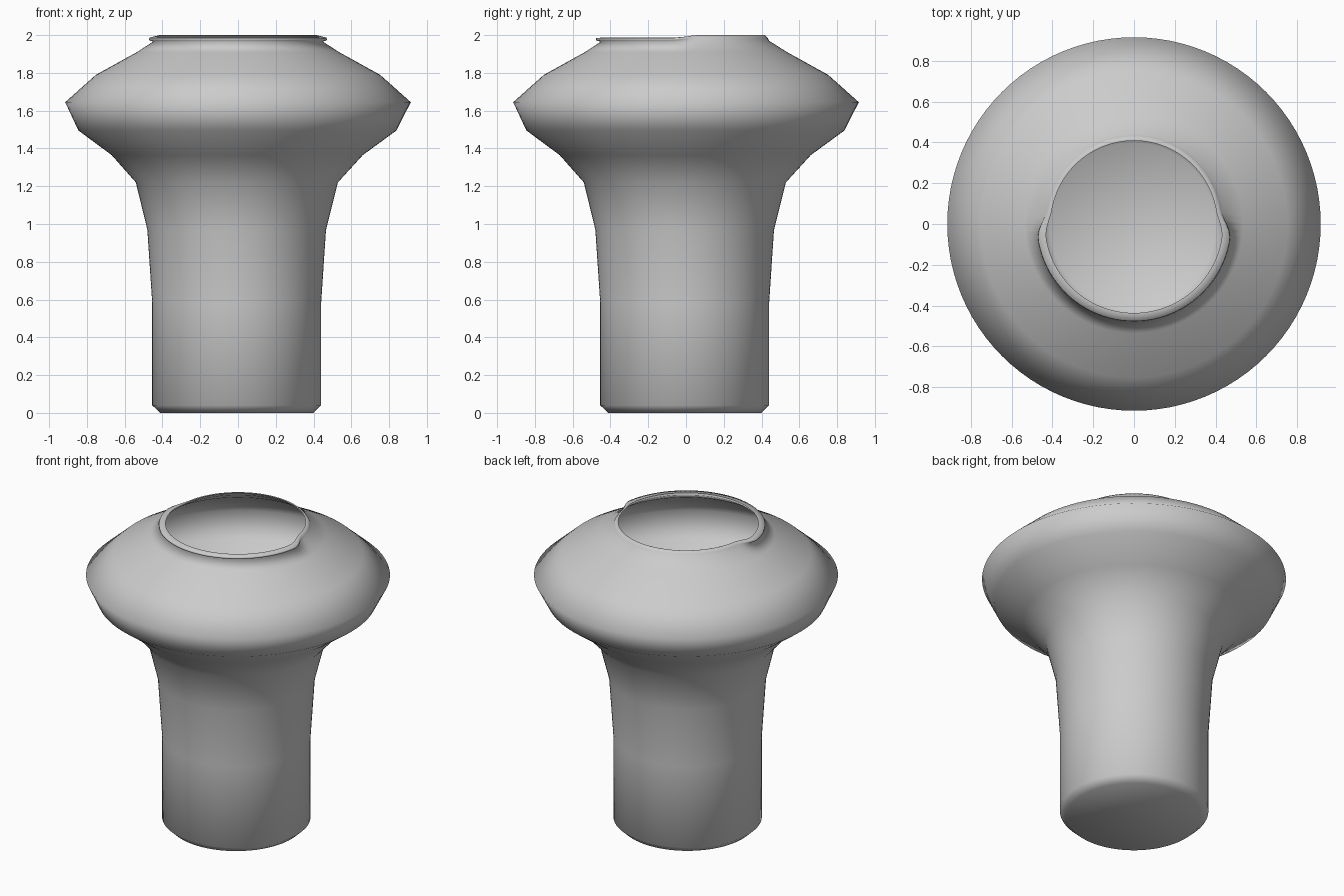
import bpy, bmesh, math

if "Cube" in bpy.data.objects:
    bpy.data.objects.remove(bpy.data.objects["Cube"])

SEGMENTS = 96

# Vase wall, bottom to shoulder: radius, height, small sideways offset
WALL = [(0.405, 0.0, -0.007), (0.447, 0.04, -0.007), (0.447, 0.58, -0.007),
        (0.473, 0.97, -0.007), (0.535, 1.22, -0.006), (0.665, 1.365, -0.004),
        (0.842, 1.495, -0.003), (0.915, 1.645, 0.0), (0.752, 1.79, 0.0),
        (0.535, 1.91, 0.0)]

# Lip sections: rolled outward at the front, upright at the back
LIP_FRONT = [(0.452, 1.965), (0.477, 1.973), (0.475, 1.985), (0.436, 1.987)]
LIP_BACK = [(0.440, 1.970), (0.432, 1.985), (0.418, 2.0), (0.408, 1.998)]


def front_weight(angle):
    t = min(1, max(0, 0.5 - math.sin(angle) * 3))
    return t * t * (3 - 2 * t)


def add_ring(bm, section):
    ring = []
    for i in range(SEGMENTS):
        a = 2 * math.pi * i / SEGMENTS
        r, z, offset = section(a)
        ring.append(bm.verts.new((r * math.cos(a) + offset, r * math.sin(a) + offset, z)))
    return ring


def blend_lip(front, back):
    def section(a):
        w = front_weight(a)
        return (back[0] + (front[0] - back[0]) * w,
                back[1] + (front[1] - back[1]) * w, 0.0)
    return section


# Hollow vase body with its uneven lip
bm = bmesh.new()
rings = [add_ring(bm, lambda a, p=p: p) for p in WALL]
rings += [add_ring(bm, blend_lip(f, b)) for f, b in zip(LIP_FRONT, LIP_BACK)]
for low, high in zip(rings, rings[1:]):
    for i in range(SEGMENTS):
        j = (i + 1) % SEGMENTS
        bm.faces.new((low[i], low[j], high[j], high[i]))

# Closed base
bm.faces.new(list(reversed(rings[0])))
for face in bm.faces:
    face.smooth = True

mesh = bpy.data.meshes.new("vase")
bm.to_mesh(mesh)
bm.free()
vase = bpy.data.objects.new("vase", mesh)
bpy.context.collection.objects.link(vase)
